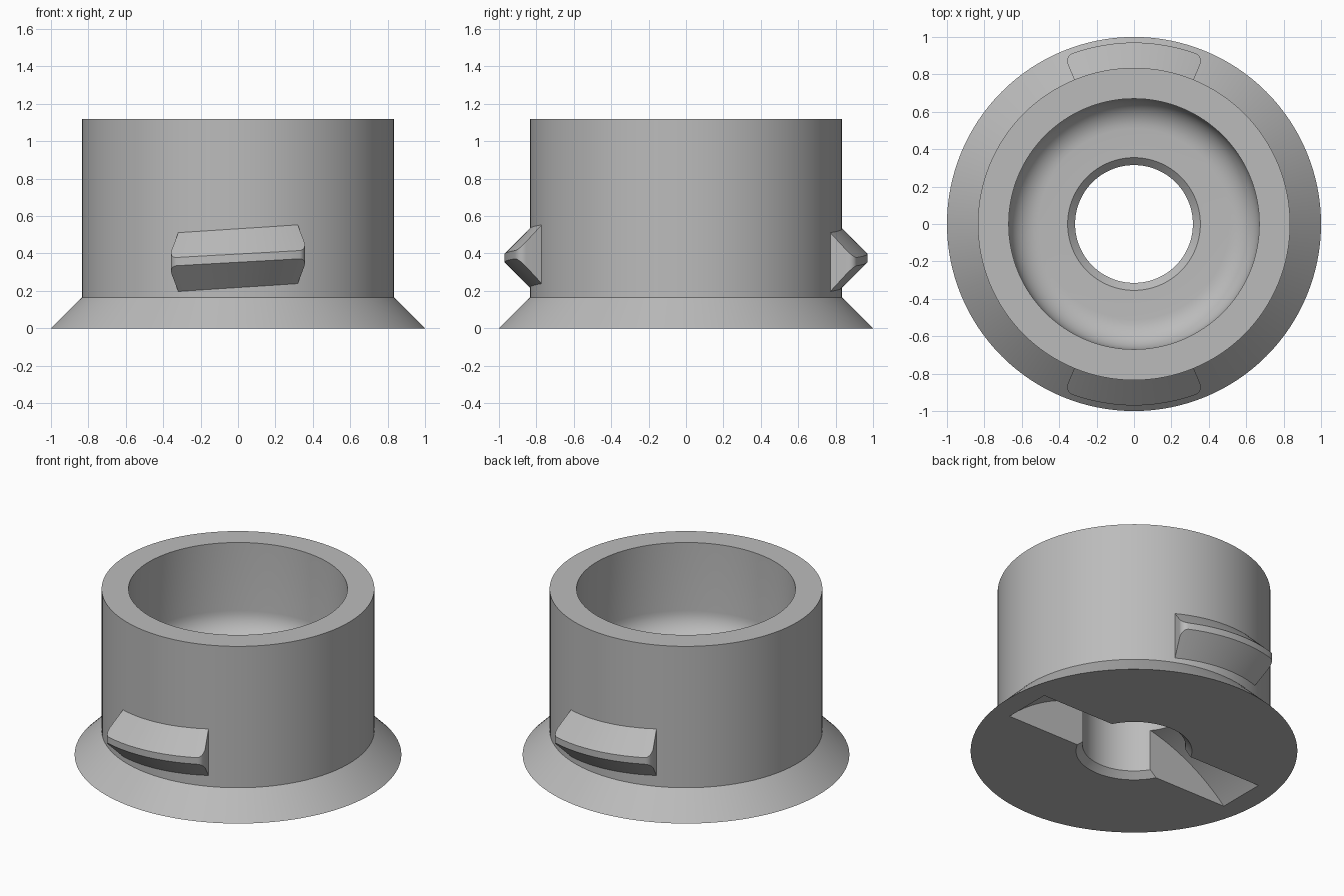
import bpy, bmesh
from math import sin, cos, pi, sqrt, radians

cube = bpy.data.objects.get("Cube")
if cube:
    bpy.data.objects.remove(cube, do_unlink=True)

grey = bpy.data.materials.new("plain grey")
grey.use_nodes = True
colour = (0.5, 0.5, 0.5, 1)
grey.diffuse_color = colour
grey.node_tree.nodes["Principled BSDF"].inputs["Base Color"].default_value = colour


def make_object(name, bm):
    bmesh.ops.recalc_face_normals(bm, faces=bm.faces)
    mesh = bpy.data.meshes.new(name)
    bm.to_mesh(mesh)
    bm.free()
    mesh.materials.append(grey)
    obj = bpy.data.objects.new(name, mesh)
    bpy.context.collection.objects.link(obj)
    return obj


def select_only(obj):
    bpy.ops.object.select_all(action='DESELECT')
    obj.select_set(True)
    bpy.context.view_layer.objects.active = obj


def smooth(obj):
    select_only(obj)
    bpy.ops.object.shade_smooth_by_angle(angle=radians(25))


def bridge(bm, a, b):
    """Join two closed loops of vertices with quads."""
    for i in range(len(a)):
        j = (i + 1) % len(a)
        bm.faces.new((a[i], a[j], b[j], b[i]))


# Body: flared foot, thick cup wall, filleted floor and chamfered centre hole
OUTER, INNER, HOLE, CHAMFER = 0.835, 0.67, 0.315, 0.04
TOP, FLOOR, FILLET, SEGMENTS = 1.12, 0.5, 0.16, 128
profile = [(1, 0), (OUTER, 1 - OUTER), (OUTER, TOP), (INNER, TOP)]
for k in range(11):
    a = k * pi / 20
    profile.append((INNER - FILLET * (1 - cos(a)), FLOOR + FILLET * (1 - sin(a))))
profile += [(HOLE + CHAMFER, FLOOR), (HOLE, FLOOR - CHAMFER),
            (HOLE, CHAMFER), (HOLE + CHAMFER, 0)]
bm = bmesh.new()
rings = []
for r, z in profile:
    angles = [2 * pi * i / SEGMENTS for i in range(SEGMENTS)]
    rings.append([bm.verts.new((r * cos(a), r * sin(a), z)) for a in angles])
for i in range(len(rings)):
    bridge(bm, rings[i], rings[(i + 1) % len(rings)])
body = make_object("cup_body", bm)

# Arched slot across the underside
SLOT_RADIUS, SLOT_CENTRE, SLOT_HALF = 1.23, -0.883, 0.165
bm = bmesh.new()
sides = []
for y in (-SLOT_HALF, SLOT_HALF):
    sides.append([bm.verts.new((SLOT_RADIUS * cos(2 * pi * i / 160), y,
                                SLOT_CENTRE + SLOT_RADIUS * sin(2 * pi * i / 160)))
                  for i in range(160)])
    bm.faces.new(sides[-1])
bridge(bm, *sides)
cutter = make_object("slot_cutter", bm)
cutter.hide_render = True
cut = body.modifiers.new("slot", 'BOOLEAN')
cut.operation = 'DIFFERENCE'
cut.solver = 'EXACT'
cut.object = cutter
select_only(body)
bpy.ops.object.modifier_apply(modifier=cut.name)
bpy.data.objects.remove(cutter, do_unlink=True)
smooth(body)

# Locking lugs: wedge-shaped ribs that climb slightly around the wall
TIP, ROOT, FLAT, ROUND = 0.97, 0.8, 0.022, 0.045
SPAN, RISE, MID_Z = radians(22.5), 0.021, 0.375


def make_lug(name, facing):
    bm = bmesh.new()
    # Angular stations, packed closely at the rounded ends
    corner = [ROUND * (1 - cos(k * pi / 12)) / TIP for k in range(7)]
    inner = SPAN - corner[-1]
    stations = [c - SPAN for c in corner]
    stations += [inner * (k / 8 - 1) for k in range(1, 16)]
    stations += [SPAN - c for c in reversed(corner)]
    loops = []
    for t in stations:
        gap = min((SPAN - abs(t)) * TIP, ROUND)
        tip = TIP - ROUND + sqrt(max(0, ROUND ** 2 - (ROUND - gap) ** 2))
        mid = MID_Z + RISE * t / SPAN
        tip_h, root_h = FLAT + TIP - tip, FLAT + TIP - ROOT
        section = [(ROOT, -root_h), (tip, -tip_h), (tip, tip_h), (ROOT, root_h)]
        a = facing + t
        loops.append([bm.verts.new((r * cos(a), r * sin(a), mid + h))
                      for r, h in section])
    for a, b in zip(loops, loops[1:]):
        bridge(bm, a, b)
    bm.faces.new(loops[0])
    bm.faces.new(loops[-1])
    smooth(make_object(name, bm))


make_lug("front_lug", -pi / 2)
make_lug("back_lug", pi / 2)
